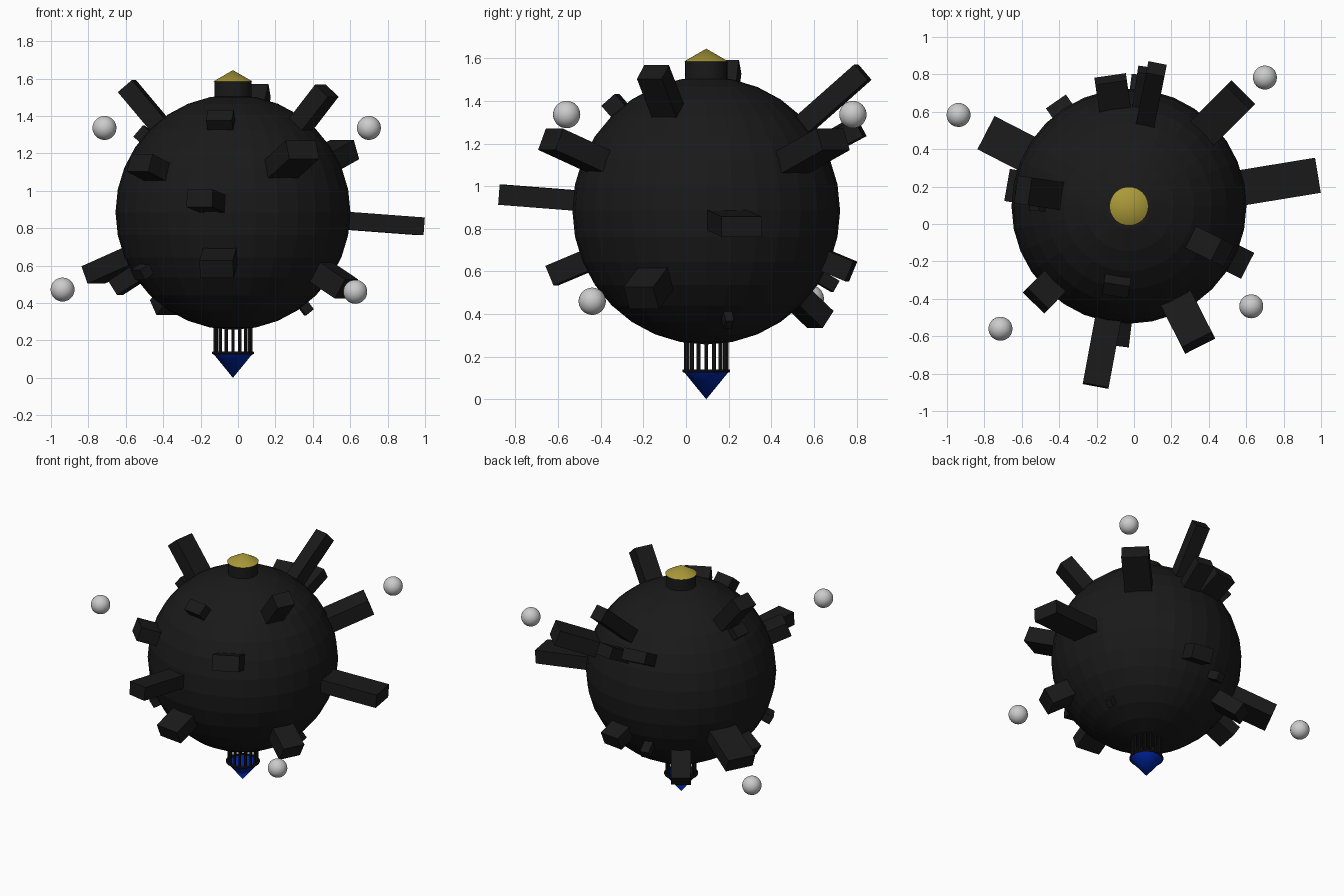
import bpy, math
from mathutils import Vector

if "Cube" in bpy.data.objects:
    bpy.data.objects.remove(bpy.data.objects["Cube"])

C = Vector((-0.027, 0.095, 0.885))   # body centre
R = 0.628


def material(name, rgb):
    m = bpy.data.materials.new(name)
    m.diffuse_color = (*rgb, 1)
    m.use_nodes = True
    m.node_tree.nodes["Principled BSDF"].inputs["Base Color"].default_value = m.diffuse_color
    return m


BLACK = material("black", (0.01, 0.01, 0.01))
YELLOW = material("yellow", (0.40, 0.32, 0.04))
BLUE = material("blue", (0.0, 0.02, 0.40))


def finish(name, mat=None, smooth=False):
    o = bpy.context.object
    o.name = name
    if mat:
        o.data.materials.append(mat)
    if smooth:
        bpy.ops.object.shade_smooth_by_angle(angle=math.radians(35))
    return o


def cone(name, r1, r2, z1, z2, mat, verts=32, at=(0, 0)):
    bpy.ops.mesh.primitive_cone_add(
        vertices=verts, radius1=r1, radius2=r2, depth=z2 - z1,
        location=(C.x + at[0], C.y + at[1], (z1 + z2) / 2))
    return finish(name, mat, True)


def radial_block(name, end, width, thick):
    """Rectangular block pointing away from the body centre, ending at `end`."""
    end = Vector(end)
    n = (end - C).normalized()
    side = Vector((0, 0, 1)).cross(n).normalized()
    up = n.cross(side)
    start = C + n * 0.45
    bpy.ops.mesh.primitive_cube_add(size=1, location=(0, 0, 0))
    o = finish(name, BLACK)
    mid, length = (start + end) / 2, (end - start).length
    for v in o.data.vertices:
        x, y, z = v.co
        v.co = mid + n * (x * length) + side * (y * width) + up * (z * thick)


# main body
bpy.ops.mesh.primitive_uv_sphere_add(segments=32, ring_count=16, radius=R, location=C)
finish("body", BLACK)

# protruding blocks: end centre, width, thickness
blocks = [
    ((-0.594, 0.18, 1.56), 0.15, 0.10),
    ((0.12, 0.83, 1.535), 0.10, 0.096),
    ((0.475, -0.155, 1.535), 0.13, 0.10),
    ((0.57, 0.69, 1.22), 0.18, 0.11),
    ((0.98, 0.26, 0.81), 0.19, 0.095),
    ((0.58, -0.21, 0.475), 0.155, 0.12),
    ((0.38, 0.20, 0.35), 0.04, 0.055),
    ((-0.775, 0.48, 0.55), 0.20, 0.10),
    ((-0.655, 0.205, 0.48), 0.174, 0.09),
    ((-0.40, 0.63, 0.375), 0.13, 0.10),
    ((-0.097, -0.355, 1.405), 0.14, 0.085),
    ((-0.525, -0.41, 1.15), 0.16, 0.10),
    ((-0.205, -0.865, 0.96), 0.14, 0.095),
    ((-0.115, -0.63, 0.58), 0.18, 0.10),
    ((0.345, -0.635, 1.22), 0.18, 0.107),
    ((0.08, 0.82, 1.27), 0.12, 0.08),
    ((-0.125, 0.775, 1.27), 0.17, 0.08),
    ((0.06, 0.775, 0.60), 0.15, 0.10),
    ((-0.16, 0.70, 0.53), 0.06, 0.06),
    ((-0.53, 0.13, 1.32), 0.12, 0.08),
    ((-0.537, -0.22, 0.55), 0.10, 0.06),
]
for i, (end, w, t) in enumerate(blocks):
    radial_block(f"block_{i + 1}", end, w, t)

# top neck and cap
cone("top_neck", 0.099, 0.099, 1.45, 1.585, BLACK)
cone("top_cap", 0.104, 0.0, 1.585, 1.645, YELLOW)

# bottom cage of bars, ring and pointed tip
for i in range(16):
    a = 2 * math.pi * i / 16
    cone(f"cage_bar_{i + 1}", 0.009, 0.009, 0.13, 0.32, BLACK, 8,
         (0.095 * math.cos(a), 0.095 * math.sin(a)))
bpy.ops.mesh.primitive_torus_add(major_radius=0.105, minor_radius=0.008,
                                 major_segments=32, minor_segments=8,
                                 location=(C.x, C.y, 0.133))
finish("cage_ring", BLACK, True)
cone("bottom_tip", 0.0, 0.106, 0.0, 0.13, BLUE)

# floating balls
for i, p in enumerate([(-0.714, -0.56, 1.336), (0.70, 0.783, 1.336),
                       (-0.938, 0.583, 0.472), (0.627, -0.44, 0.46)]):
    bpy.ops.mesh.primitive_uv_sphere_add(segments=32, ring_count=16, radius=0.064, location=p)
    finish(f"floating_ball_{i + 1}", None, True)
